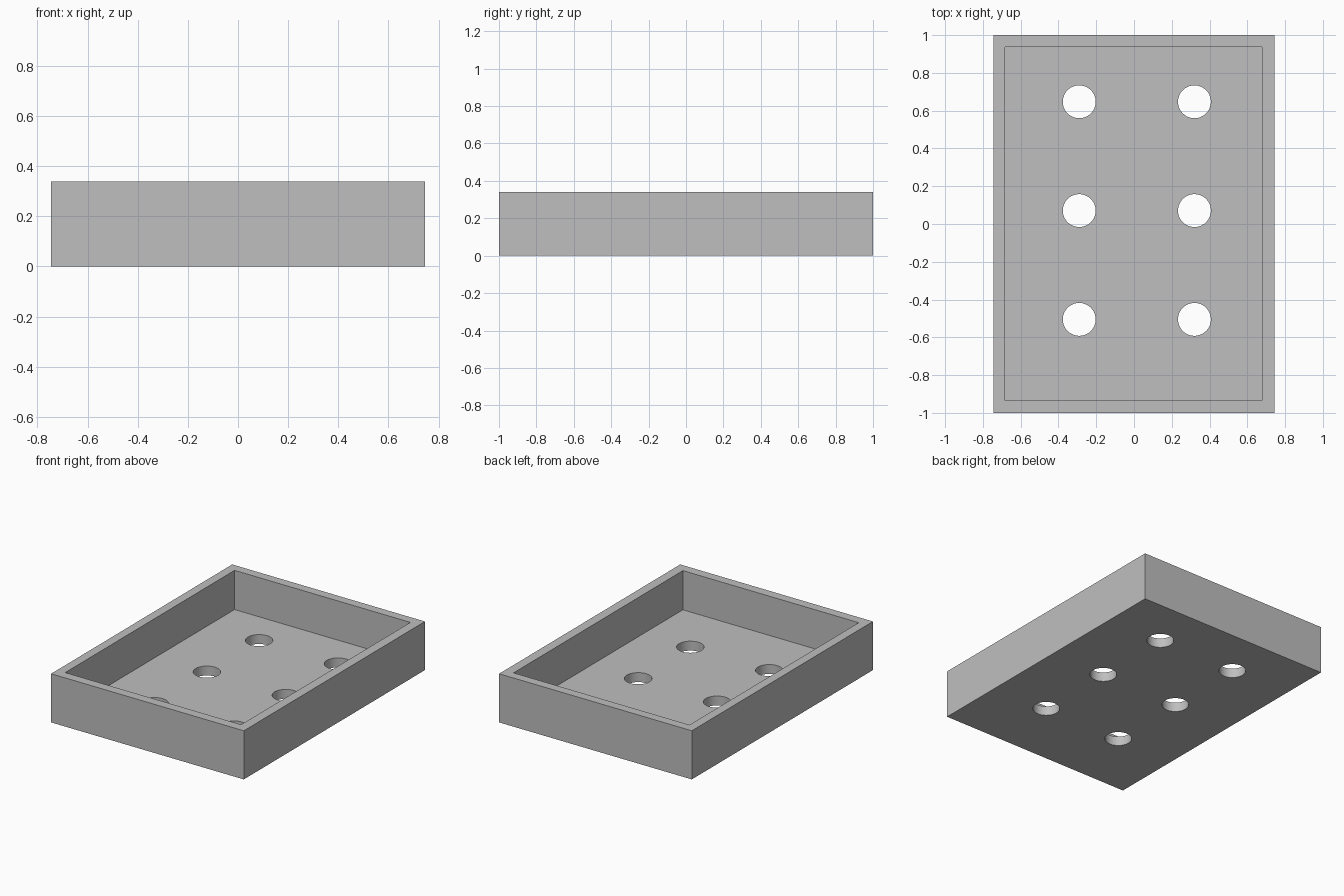
import bpy

cube = bpy.data.objects.get("Cube")
if cube:
    bpy.data.objects.remove(cube, do_unlink=True)

HALF_X, HALF_Y, HEIGHT = 0.745, 1.0, 0.34
FLOOR = 0.066
HOLE_RADIUS = 0.087

grey = bpy.data.materials.new("light grey")
grey.use_nodes = True
colour = (0.52, 0.52, 0.52, 1)
grey.diffuse_color = colour
grey.node_tree.nodes["Principled BSDF"].inputs["Base Color"].default_value = colour


def box(name, low, high):
    """Box spanning two opposite corners."""
    centre = [(a + b) / 2 for a, b in zip(low, high)]
    bpy.ops.mesh.primitive_cube_add(size=1, location=centre)
    obj = bpy.context.object
    obj.name = name
    obj.scale = [b - a for a, b in zip(low, high)]
    bpy.ops.object.transform_apply(location=True, rotation=True, scale=True)
    obj.data.materials.append(grey)
    return obj


def cut(target, cutter):
    """Subtract the cutter, then remove it."""
    cutter.hide_render = True
    mod = target.modifiers.new("cut", "BOOLEAN")
    mod.operation = "DIFFERENCE"
    mod.solver = "EXACT"
    mod.object = cutter
    bpy.context.view_layer.objects.active = target
    bpy.ops.object.modifier_apply(modifier=mod.name)
    bpy.data.objects.remove(cutter, do_unlink=True)


# Open tray: solid block with a pocket
tray = box("tray", (-HALF_X, -HALF_Y, 0), (HALF_X, HALF_Y, HEIGHT))
cut(tray, box("pocket_cutter", (-0.682, -0.934, FLOOR), (0.678, 0.936, HEIGHT + 0.1)))

# Two columns of three round holes through the floor
for x in (-0.29, 0.32):
    for y in (-0.505, 0.071, 0.647):
        bpy.ops.mesh.primitive_cylinder_add(
            vertices=64, radius=HOLE_RADIUS, depth=0.3, location=(x, y, FLOOR / 2))
        hole = bpy.context.object
        hole.name = "hole_cutter"
        hole.data.materials.append(grey)
        cut(tray, hole)

# Smooth hole walls, sharp box edges
bpy.ops.object.select_all(action="DESELECT")
tray.select_set(True)
bpy.context.view_layer.objects.active = tray
bpy.ops.object.shade_smooth_by_angle(angle=0.5)
